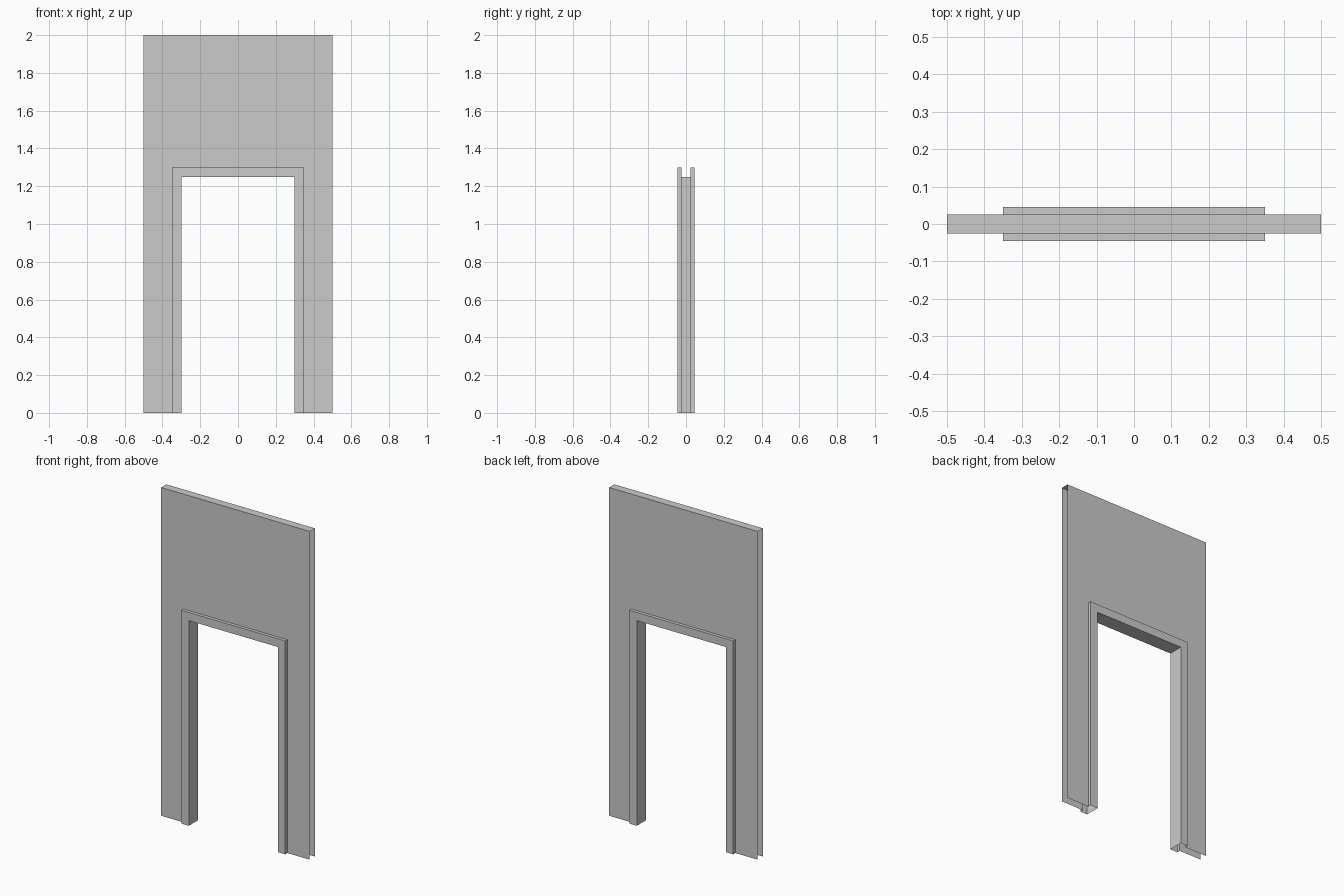
import bpy
import bmesh

if "Cube" in bpy.data.objects:
    bpy.data.objects.remove(bpy.data.objects["Cube"])

WALL_Y, TRIM_Y = 0.025, 0.045      # half depths of wall and trim
WALL = (0.5, 2.0)                  # half width, height of each arch outline
TRIM = (0.35, 1.3)
OPENING = (0.3, 1.25)


def arch(bm, size, y):
    """Row of vertices: up the left side, across, down the right side."""
    w, h = size
    return [bm.verts.new((x, y, z)) for x, z in ((-w, 0), (-w, h), (w, h), (w, 0))]


def bridge(bm, a, b, segments=(0, 1, 2)):
    for i in segments:
        bm.faces.new((a[i + 1], a[i], b[i], b[i + 1]))


def finish(bm, name):
    mesh = bpy.data.meshes.new(name)
    bm.to_mesh(mesh)
    bm.free()
    obj = bpy.data.objects.new(name, mesh)
    bpy.context.collection.objects.link(obj)
    return obj


# Wall: front and back sheets joined only along the top; ends and base are open
bm = bmesh.new()
front_out, front_in = arch(bm, WALL, -WALL_Y), arch(bm, TRIM, -WALL_Y)
back_in, back_out = arch(bm, TRIM, WALL_Y), arch(bm, WALL, WALL_Y)
bridge(bm, front_out, front_in)
bridge(bm, back_in, back_out)
bridge(bm, back_out, front_out, segments=(1,))
finish(bm, "wall_panel")

# Door trim: raised frame on both sides with the reveal through the opening
bm = bmesh.new()
rows = [arch(bm, size, y) for size, y in (
    (TRIM, -WALL_Y), (TRIM, -TRIM_Y), (OPENING, -TRIM_Y),
    (OPENING, TRIM_Y), (TRIM, TRIM_Y), (TRIM, WALL_Y))]
for a, b in zip(rows, rows[1:]):
    bridge(bm, a, b)
finish(bm, "door_trim")
